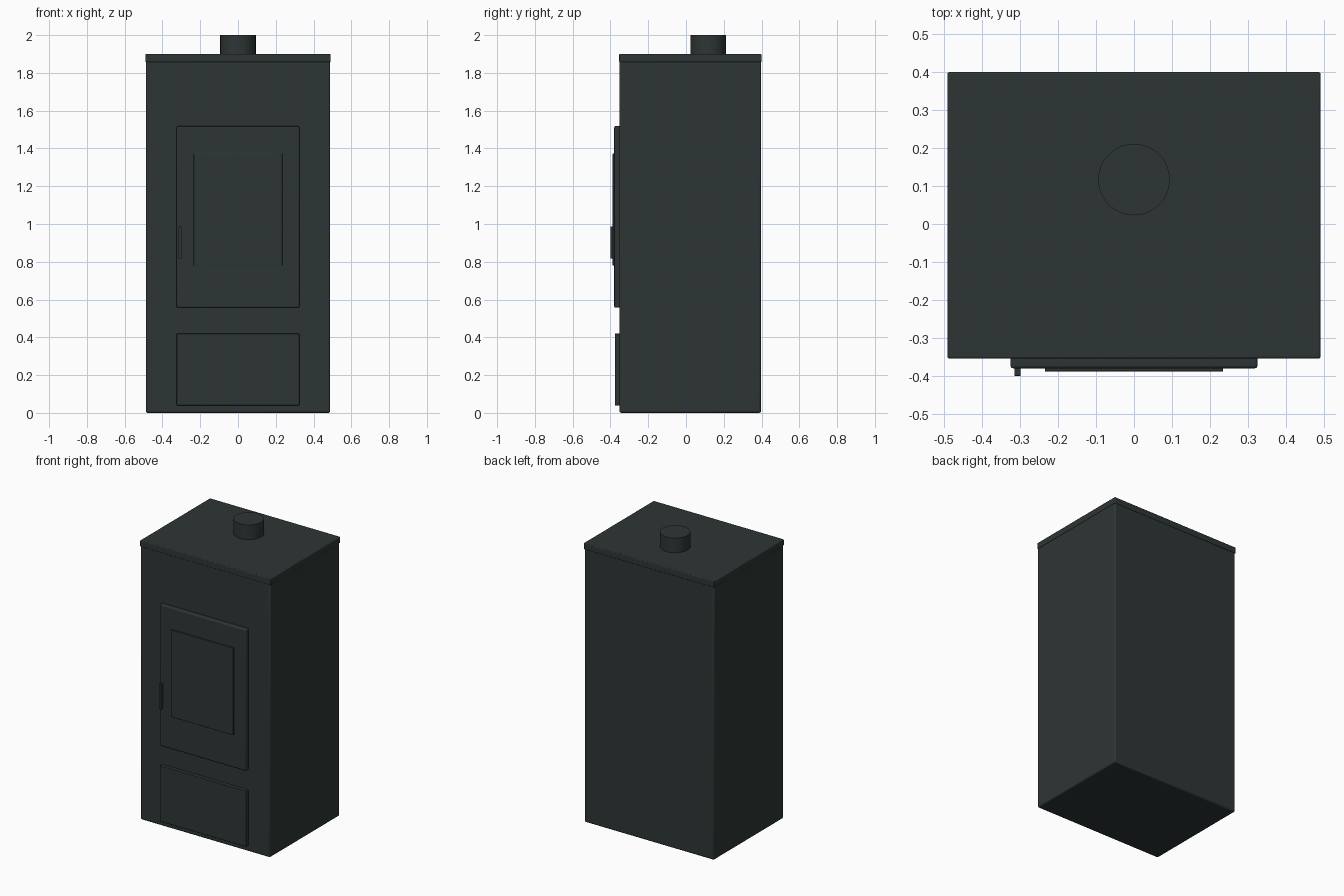
import bpy
import math

if "Cube" in bpy.data.objects:
    bpy.data.objects.remove(bpy.data.objects["Cube"])

iron = bpy.data.materials.new("dark_iron")
iron.diffuse_color = (0.027, 0.036, 0.035, 1)
iron.use_nodes = True
iron.node_tree.nodes["Principled BSDF"].inputs["Base Color"].default_value = iron.diffuse_color


def finish(ob, name, bevel=0.0, segments=3):
    """Name, colour, soften the edges and shade."""
    ob.name = name
    ob.data.materials.append(iron)
    if bevel:
        mod = ob.modifiers.new("soft_edges", "BEVEL")
        mod.width = bevel
        mod.segments = segments
        mod.limit_method = "ANGLE"
    bpy.ops.object.shade_smooth_by_angle(angle=math.radians(35))
    return ob


def box(name, x, y, z, bevel=0.0):
    """Box from (min, max) ranges on each axis."""
    bpy.ops.mesh.primitive_cube_add(
        size=1, location=[(a + b) / 2 for a, b in (x, y, z)])
    ob = bpy.context.object
    ob.scale = [b - a for a, b in (x, y, z)]
    bpy.ops.object.transform_apply(location=False, rotation=False, scale=True)
    return finish(ob, name, bevel)


# Cabinet and its slightly overhanging lid
box("cabinet", (-0.488, 0.488), (-0.352, 0.397), (0, 1.87), 0.01)
box("top_plate", (-0.491, 0.491), (-0.354, 0.4), (1.857, 1.9), 0.005)

# Fire door with raised window pane and handle
box("fire_door", (-0.325, 0.325), (-0.38, -0.345), (0.557, 1.518), 0.007)
box("window_pane", (-0.235, 0.235), (-0.388, -0.375), (0.78, 1.373), 0.002)
box("door_handle", (-0.315, -0.299), (-0.4, -0.375), (0.817, 0.988), 0.001)

# Lower drawer front
box("drawer_front", (-0.325, 0.325), (-0.377, -0.345), (0.04, 0.42), 0.003)

# Flue collar
bpy.ops.mesh.primitive_cylinder_add(
    vertices=64, radius=0.094, depth=0.11, location=(0, 0.117, 1.945))
finish(bpy.context.object, "flue_collar")
